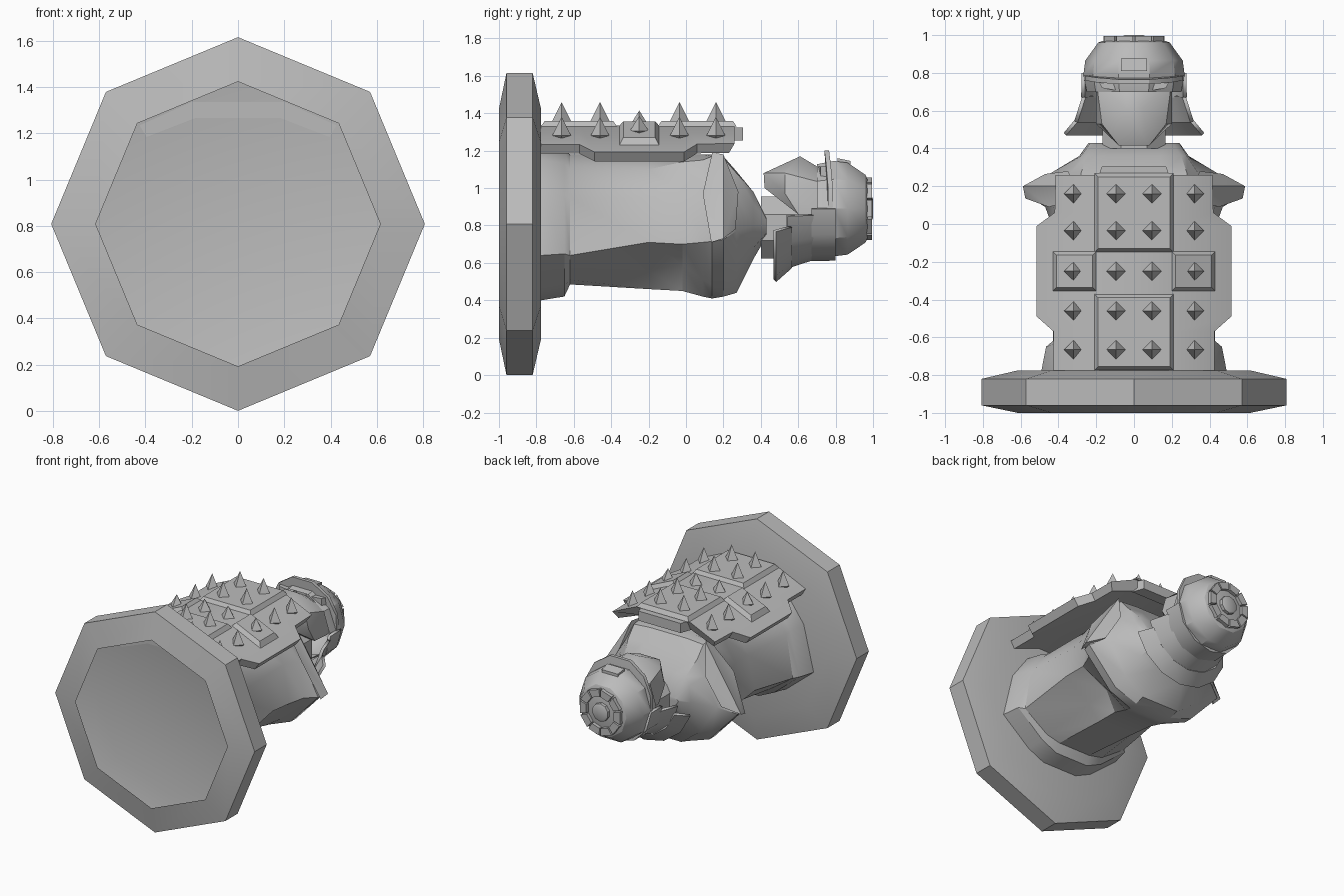
import bpy
import bmesh
from math import sin, cos, pi, radians
from mathutils import Vector

default_cube = bpy.data.objects.get("Cube")
if default_cube:
    bpy.data.objects.remove(default_cube, do_unlink=True)

# One plain grey for the whole figure
grey = bpy.data.materials.new("plain grey")
grey.use_nodes = True
colour = (0.5, 0.5, 0.5, 1)
grey.diffuse_color = colour
grey.node_tree.nodes["Principled BSDF"].inputs["Base Color"].default_value = colour


def finish(name, bm):
    """Turn a bmesh into a named object, smooth except at sharp edges."""
    bmesh.ops.recalc_face_normals(bm, faces=bm.faces[:])
    for face in bm.faces:
        face.smooth = True
    for edge in bm.edges:
        edge.smooth = edge.calc_face_angle(pi) < radians(30)
    mesh = bpy.data.meshes.new(name)
    bm.to_mesh(mesh)
    bm.free()
    mesh.materials.append(grey)
    obj = bpy.data.objects.new(name, mesh)
    bpy.context.scene.collection.objects.link(obj)
    return obj


def loft(name, rings, closed=True, start_cap=True, end_cap=True):
    """Skin a list of rings of points; the ends can be capped or left open."""
    bm = bmesh.new()
    rows = [[bm.verts.new(point) for point in ring] for ring in rings]
    count = len(rows[0])
    for low, high in zip(rows, rows[1:]):
        for i in range(count if closed else count - 1):
            j = (i + 1) % count
            bm.faces.new((low[i], low[j], high[j], high[i]))
    if start_cap:
        bm.faces.new(rows[0])
    if end_cap:
        bm.faces.new(rows[-1])
    return finish(name, bm)


def hull(name, points, mirror=False):
    """Wrap points in a convex solid, with their mirror images if asked."""
    points = list(points)
    if mirror:
        points += [(-x, y, z) for x, y, z in points if x]
    bm = bmesh.new()
    for point in points:
        bm.verts.new(point)
    result = bmesh.ops.convex_hull(bm, input=bm.verts[:])
    loose = set(result["geom_interior"]) | set(result["geom_unused"])
    bmesh.ops.delete(bm, geom=[v for v in loose if isinstance(v, bmesh.types.BMVert)], context="VERTS")
    bmesh.ops.dissolve_limit(bm, angle_limit=radians(1), verts=bm.verts[:], edges=bm.edges[:])
    return finish(name, bm)


def turned(name, profile, sides, centre, offset=0, end_cap=True):
    """Polygonal shell around the y axis from (y, radius) pairs, open at its start."""
    angles = [2 * pi * (i + offset) / sides for i in range(sides)]
    rings = [[(r * sin(a), y, centre + r * cos(a)) for a in angles] for y, r in profile]
    return loft(name, rings, start_cap=False, end_cap=end_cap)


def symmetric_ring(y, half):
    return [(x, y, z) for x, z in half] + [(-x, y, z) for x, z in reversed(half)]


# Octagonal base, a shell open underneath
AXIS = 0.808
turned("base", [(-1, .615), (-.96, .807), (-.82, .807), (-.775, .615)], 8, AXIS)

# Robe: hem ring, folded skirt, shoulders and collar in one skin
hem = [(.12, 1.225), (.28, 1.15), (.41, .97), (.49, .64), (.27, .46), (.14, .4)]


def scaled_hem(y, scale):
    return symmetric_ring(y, [(x * scale, AXIS + (z - AXIS) * scale) for x, z in hem])


robe = {
    -.62: [(.12, 1.18), (.27, 1.1), (.38, .95), (.43, .64), (.24, .51), (.13, .485)],
    -.2: [(.12, 1.18), (.27, 1.1), (.36, .95), (.42, .71), (.23, .56), (.14, .46)],
    -.02: [(.13, 1.18), (.28, 1.14), (.38, .97), (.43, .7), (.22, .59), (.15, .45)],
    .09: [(.15, 1.18), (.28, 1.15), (.43, .97), (.47, .71), (.29, .51), (.15, .42)],
    .14: [(.15, 1.18), (.28, 1.17), (.42, .97), (.55, .715), (.33, .48), (.15, .41)],
    .2: [(.15, 1.17), (.28, 1.16), (.39, .97), (.56, .725), (.33, .48), (.15, .42)],
    .27: [(.15, 1.09), (.28, 1.08), (.34, .97), (.44, .77), (.3, .55), (.15, .44)],
    .36: [(.14, .98), (.25, .98), (.28, .92), (.29, .8), (.24, .68), (.12, .62)],
    .43: [(.12, .84), (.2, .84), (.23, .83), (.24, .82), (.2, .76), (.1, .74)],
}
loft("robe", [scaled_hem(-.775, 1), scaled_hem(-.65, .95)]
     + [symmetric_ring(y, half) for y, half in robe.items()], start_cap=False)

# Shoulder guards
shoulder = [(.27, .14, 1.19), (.3, .2, 1.18), (.45, .09, .97), (.575, .135, .71),
            (.588, .2, .73), (.47, .265, .78), (.35, .28, .98)]
for side, sign in (("left", 1), ("right", -1)):
    hull(side + "_shoulder_guard", [(sign * x, y, z) for x, y, z in shoulder])

# Neck
turned("neck", [(.4, .18), (.62, .18)], 8, .79, .5, end_cap=False)

# Face mask and brows
hull("face", [(.08, .415, 1.08), (.08, .42, 1), (.17, .53, 1.08), (.045, .61, 1.17), (.2, .53, .97),
              (.2, .6, .86), (.2, .76, .85), (.2, .76, 1.02), (.05, .76, 1.08)], mirror=True)
for side, sign in (("left", 1), ("right", -1)):
    hull(side + "_brow", [(sign * x, y, z) for x, y in ((.05, .7), (.05, .76), (.19, .76), (.17, .72))
                          for z in (1.0, 1.115)])

# Helmet bowl, crown ring and top button
HEAD = .89
turned("helmet", [(.7, .25), (.79, .268), (.865, .258), (.96, .19), (.97, .165)], 10, HEAD, .5)
turned("crown_button", [(.97, .065), (.993, .065), (1, .05)], 10, HEAD)
for i in range(10):
    arc = [2 * pi * (i + t) / 10 for t in (.06, .94)]
    hull("crown_tile", [(r * sin(a), y, HEAD + r * cos(a))
                        for a in arc for r in (.115, .168) for y in (.965, .995)])

# Visor rim and forehead badge
hull("visor", [(x, y + lean, z) for x, z, lean in ((.265, .89, .01), (.26, 1.0, .01), (.2, 1.12, 0), (.08, 1.2, -.01))
               for y in (.75, .775)], mirror=True)
hull("forehead_badge", [(.07, .81, 1.1), (.07, .81, 1.16), (.065, .88, 1.145), (.065, .88, 1.08)], mirror=True)

# Neck guard: three flaring bands wrapping the back of the head
bands = [(.8, .268, .67, .27, 0), (.68, .265, .54, .31, 7), (.56, .31, .475, .385, 18)]
for top_y, top_r, low_y, low_r, trim in bands:
    start, end = radians(90 + trim), radians(270 - trim)
    angles = [start + (end - start) * i / 6 for i in range(7)]
    band = loft("neck_guard_band", [[(r * sin(a), y, HEAD + r * cos(a)) for a in angles]
                                    for y, r in ((top_y, top_r), (low_y, low_r))],
                closed=False, start_cap=False, end_cap=False)
    solid = band.modifiers.new("thickness", "SOLIDIFY")
    solid.thickness = .02
    solid.offset = 0

# Shield: a bent plate that widens in the middle
SHIELD_TOP, BEND = 1.335, .2


def shield_z(x):
    return SHIELD_TOP - max(0, abs(x) - BEND) * .45


outline = [(-.78, .425), (-.57, .425), (-.49, .515), (-.01, .515), (.06, .42), (.26, .415)]
sections = []
for y, width in outline:
    upper = [(x, y, shield_z(x)) for x in (-width, -BEND, BEND, width)]
    lower = [(x * .93, min(y, .23), z - (.05 if abs(x) > BEND else .07)) for x, y, z in reversed(upper)]
    sections.append(upper + lower)
loft("shield", sections)
hull("shield_top_lip", [(x, y, z) for x, y in ((.2, .22), (.17, .305)) for z in (1.255, 1.325)], mirror=True)


def panel(name, left, right, front, back, rise):
    """Raised plate with bevelled edges lying on the shield."""
    points = []
    for inset, height in ((0, 0), (.02, rise)):
        for x in (left + inset, right - inset):
            for y in (front + inset, back - inset):
                points.append((x, y, shield_z(x) + height))
    hull(name, points)


panel("lower_shield_panel", -.21, .21, -.775, -.37, .025)
panel("upper_shield_panel", -.21, .21, -.15, .27, .025)
panel("left_shield_panel", BEND, .43, -.355, -.145, .03)
panel("right_shield_panel", -.43, -BEND, -.355, -.145, .03)

# Four-sided spikes in rows, standing on the plate or its panels
for row, y in enumerate((-.665, -.46, -.25, -.035, .16)):
    middle = row == 2
    for x in (-.32, -.095, .095, .32):
        inner = abs(x) < BEND
        raised = inner != middle
        foot = shield_z(x) + (.025 if raised else 0)
        tip = foot + (.08 if middle else .1)
        corners = [Vector((x, y, foot)) + Vector(d) * .05
                   for d in ((1, 0, 0), (0, 1, 0), (-1, 0, 0), (0, -1, 0))]
        root = (x, y, foot - .04)
        hull("spike", [tuple(c) for c in corners] + [root, (x, y, tip)])
